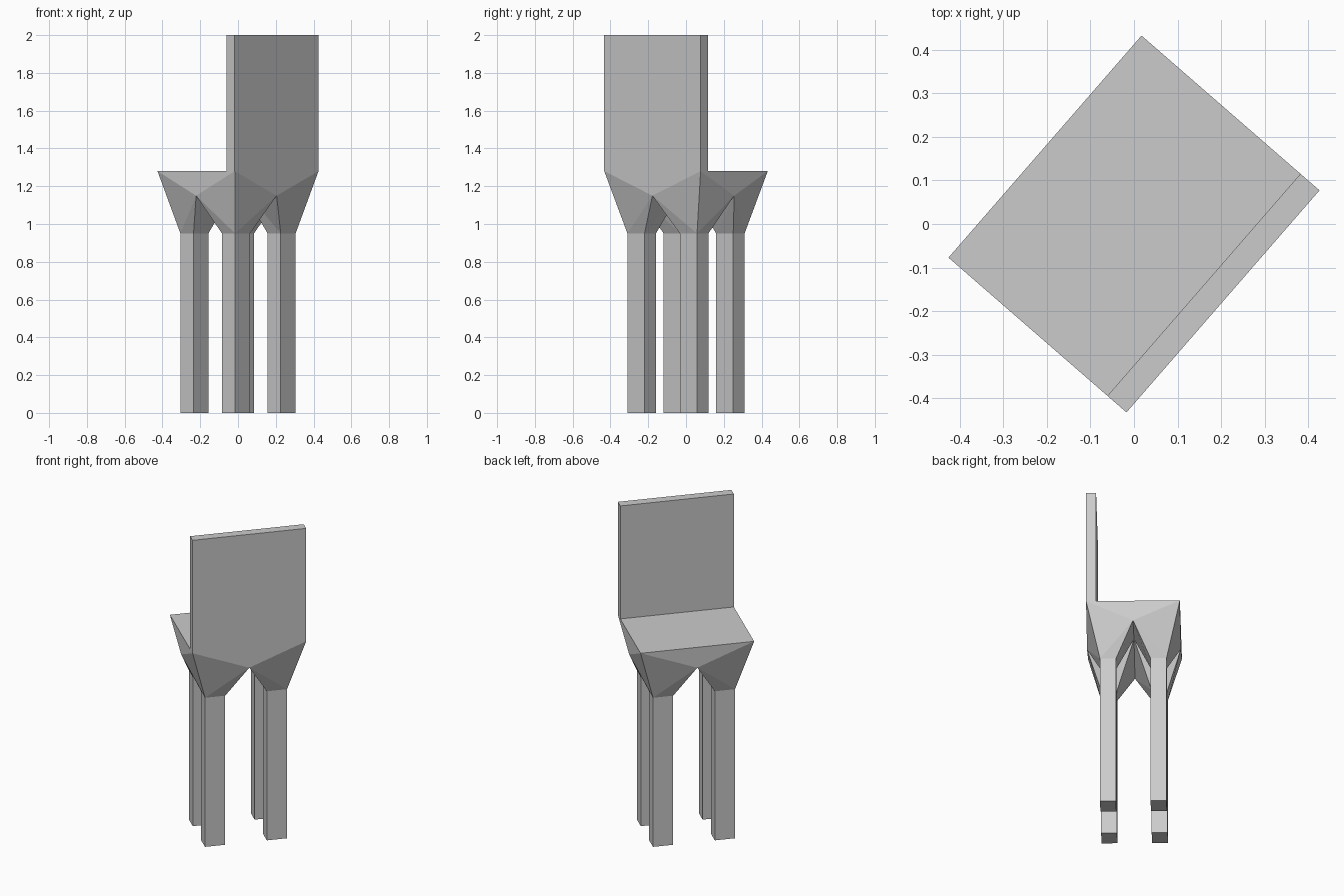
import bpy, bmesh, math

if "Cube" in bpy.data.objects:
    bpy.data.objects.remove(bpy.data.objects["Cube"])

TURN = math.radians(-41)                 # the whole chair is turned about z
HU, HV = 0.271, 0.338                    # half depth and half width of the seat
U0, U1, V0, V1 = 0.100, 0.192, 0.124, 0.244   # inner and outer leg limits
LEG_Z, ARCH_Z, VAULT_Z, SEAT_Z, TOP_Z = 0.95, 1.15, 1.22, 1.28, 2.0
BACK = 0.058


def build(name, faces):
    """Make a welded, flat-shaded object from a list of polygons."""
    bm = bmesh.new()
    for pts in faces:
        bm.faces.new([bm.verts.new(p) for p in pts])
    bmesh.ops.remove_doubles(bm, verts=bm.verts, dist=1e-4)
    bmesh.ops.recalc_face_normals(bm, faces=bm.faces)
    mesh = bpy.data.meshes.new(name)
    bm.to_mesh(mesh)
    bm.free()
    ob = bpy.data.objects.new(name, mesh)
    ob.rotation_euler.z = TURN
    bpy.context.collection.objects.link(ob)
    return ob


def tube(ring, z0, z1):
    """Side walls of a straight prism."""
    n = len(ring)
    return [[(*ring[i], z0), (*ring[(i + 1) % n], z0),
             (*ring[(i + 1) % n], z1), (*ring[i], z1)] for i in range(n)]


def cap(ring, z):
    return [(*p, z) for p in ring]


seat = [cap([(-HU, -HV), (HU, -HV), (HU, HV), (-HU, HV)], SEAT_Z)]
for su, side in ((1, "back"), (-1, "front")):
    # Seat rim triangle above the arch on the long side
    seat.append([(su * HU, -HV, SEAT_Z), (su * HU, HV, SEAT_Z), (su * HU, 0, ARCH_Z)])
    for sv, hand in ((1, "a"), (-1, "b")):
        # Straight square-cut leg, open where it meets the flare
        ring = [(su * U1, sv * V1), (su * U0, sv * V1),
                (su * U0, sv * V0), (su * U1, sv * V0)]
        build(f"{side}_leg_{hand}", tube(ring, 0, LEG_Z) + [cap(ring, 0)])

        # Flare from the leg top up to the seat corner, arches and vault
        outer, ru, inner, rv = cap(ring, LEG_Z)
        corner = (su * HU, sv * HV, SEAT_Z)
        mid_v = (0, sv * HV, ARCH_Z)
        mid_u = (su * HU, 0, ARCH_Z)
        vault = (0, 0, VAULT_Z)
        for a, b, c, d in ((outer, ru, mid_v, corner), (rv, outer, corner, mid_u),
                           (ru, inner, vault, mid_v), (inner, rv, mid_u, vault)):
            seat += [[a, b, c], [a, c, d]] if d == corner else [[a, b, d], [b, c, d]]
for sv in (1, -1):
    # Seat rim triangle above the arch on the short side
    seat.append([(-HU, sv * HV, SEAT_Z), (HU, sv * HV, SEAT_Z), (0, sv * HV, ARCH_Z)])
build("seat", seat)

# Backrest panel
panel = [(HU - BACK, -HV), (HU, -HV), (HU, HV), (HU - BACK, HV)]
build("backrest", tube(panel, SEAT_Z, TOP_Z) + [cap(panel, SEAT_Z), cap(panel, TOP_Z)])
